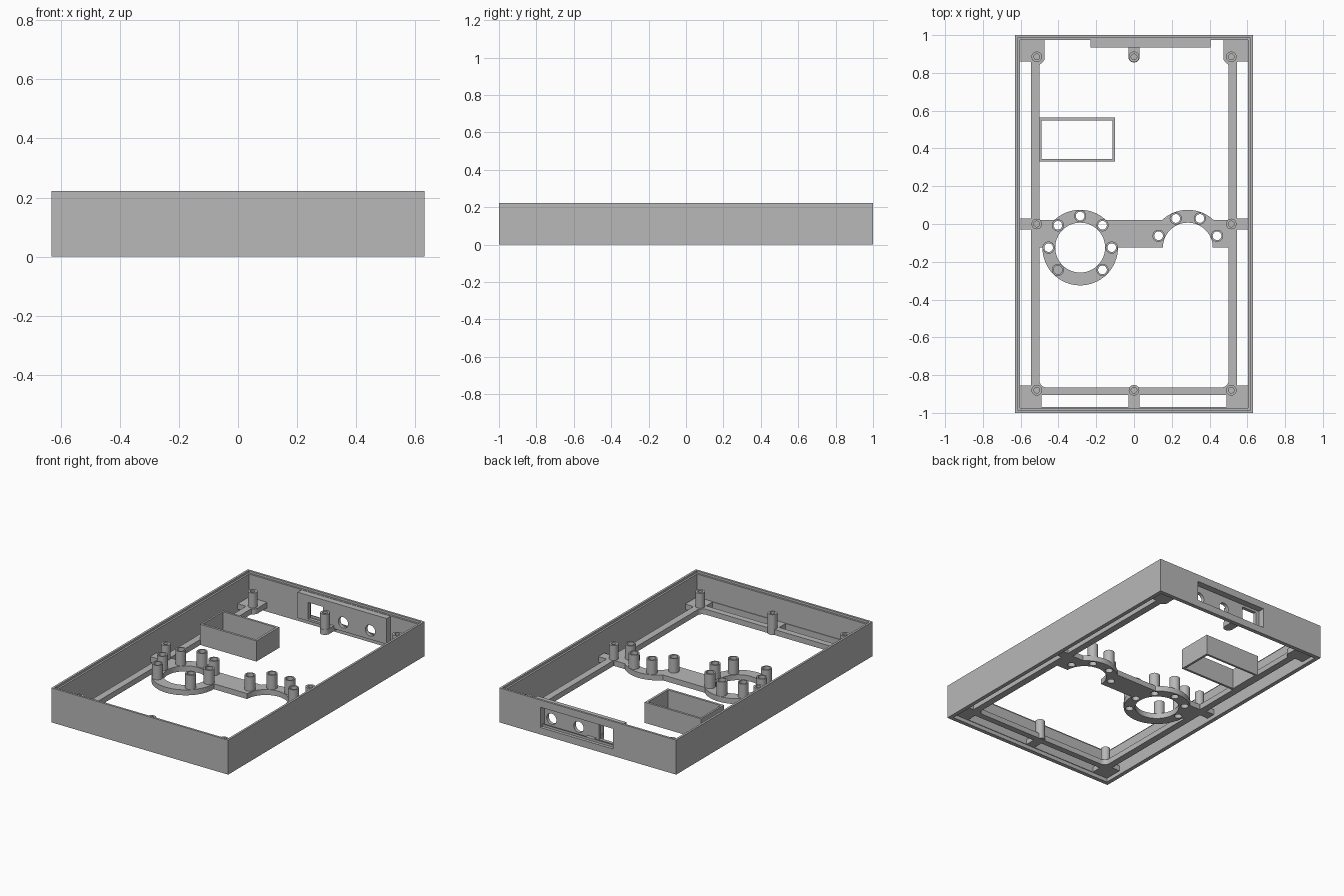
import bpy, bmesh, math
from mathutils import Matrix, Vector

if "Cube" in bpy.data.objects:
    bpy.data.objects.remove(bpy.data.objects["Cube"])

grey = bpy.data.materials.new("mid grey")
grey.diffuse_color = (0.48, 0.48, 0.48, 1)
grey.use_nodes = True
grey.node_tree.nodes["Principled BSDF"].inputs["Base Color"].default_value = grey.diffuse_color

Z0, Z1, POST = 0.025, 0.06, 0.152   # plate bottom, plate top, post top


def make(name, bm):
    bmesh.ops.recalc_face_normals(bm, faces=bm.faces)
    me = bpy.data.meshes.new(name)
    bm.to_mesh(me)
    bm.free()
    me.materials.append(grey)
    ob = bpy.data.objects.new(name, me)
    bpy.context.collection.objects.link(ob)
    return ob


def box(name, x0, x1, y0, y1, z0, z1):
    bm = bmesh.new()
    m = Matrix.Translation(((x0 + x1) / 2, (y0 + y1) / 2, (z0 + z1) / 2)) @ \
        Matrix.Diagonal((x1 - x0, y1 - y0, z1 - z0, 1))
    bmesh.ops.create_cube(bm, size=1, matrix=m)
    return make(name, bm)


def disc(name, x, y, r, z0, z1, n=48, along_y=False):
    bm = bmesh.new()
    if along_y:   # here y is the middle and z0 the height, z1 the length
        m = Matrix.Translation((x, y, z0)) @ Matrix.Rotation(math.pi / 2, 4, 'X')
        depth = z1
    else:
        m = Matrix.Translation((x, y, (z0 + z1) / 2))
        depth = z1 - z0
    bmesh.ops.create_cone(bm, cap_ends=True, segments=n, radius1=r, radius2=r,
                          depth=depth, matrix=m)
    return make(name, bm)


def rounded(name, x0, x1, y0, y1, r, z0, z1):
    bm = bmesh.new()
    vs = []
    for i, (cx, cy) in enumerate([(x1 - r, y1 - r), (x0 + r, y1 - r),
                                  (x0 + r, y0 + r), (x1 - r, y0 + r)]):
        for k in range(7):
            a = math.pi / 2 * (i + k / 6)
            vs.append(bm.verts.new((cx + r * math.cos(a), cy + r * math.sin(a), z0)))
    f = bm.faces.new(vs)
    ext = bmesh.ops.extrude_face_region(bm, geom=[f])
    bmesh.ops.translate(bm, vec=Vector((0, 0, z1 - z0)),
                        verts=[v for v in ext["geom"] if isinstance(v, bmesh.types.BMVert)])
    return make(name, bm)


def boolean(ob, tool, op):
    mod = ob.modifiers.new("bool", 'BOOLEAN')
    mod.operation, mod.solver, mod.object = op, 'EXACT', tool
    bpy.context.view_layer.objects.active = ob
    bpy.ops.object.modifier_apply(modifier=mod.name)
    bpy.data.objects.remove(tool)


def cut(ob, tool):
    boolean(ob, tool, 'DIFFERENCE')


def join(ob, tool):
    boolean(ob, tool, 'UNION')


def smooth(ob):
    bpy.ops.object.select_all(action='DESELECT')
    ob.select_set(True)
    bpy.context.view_layer.objects.active = ob
    bpy.ops.object.shade_smooth_by_angle(angle=math.radians(30))


def tube(name, x, y, ro, ri, z0, z1, floor=None, n=32):
    """Hollow post; floor gives a blind hole, otherwise it is open through."""
    prof = [(ro, z0), (ro, z1), (ri, z1), (ri, z0 if floor is None else floor)]
    bm = bmesh.new()
    rings = [[bm.verts.new((x + r * math.cos(2 * math.pi * k / n),
                            y + r * math.sin(2 * math.pi * k / n), z)) for k in range(n)]
             for r, z in prof]
    pairs = [(0, 1), (1, 2), (2, 3)] + ([(3, 0)] if floor is None else [])
    for a, b in pairs:
        for k in range(n):
            j = (k + 1) % n
            bm.faces.new((rings[a][k], rings[a][j], rings[b][j], rings[b][k]))
    if floor is not None:
        bm.faces.new(rings[0])
        bm.faces.new(rings[3])
    smooth(make(name, bm))


# outer wall with a stepped top rim
wall = box("outer_wall", -0.63, 0.63, -1, 1, 0, 0.222)
cut(wall, box("c", -0.604, 0.604, -0.974, 0.974, -0.1, 0.4))
cut(wall, box("c", -0.616, 0.616, -0.986, 0.986, 0.208, 0.4))

# connector panel in the back wall: thick inside, recessed outside
join(wall, box("c", -0.23, 0.405, 0.935, 0.98, 0.04, 0.206))
cut(wall, box("c", -0.18, 0.337, 0.957, 1.1, 0.045, 0.175))
cut(wall, box("c", -0.155, -0.05, 0.85, 1.1, 0.053, 0.16))
for x in (0.095, 0.288):
    cut(wall, disc("c", x, 0.95, 0.035, 0.097, 0.3, 32, True))
smooth(wall)

# bottom frame with its large opening and edge slots
frame = box("bottom_frame", -0.61, 0.61, -0.98, 0.98, Z0, Z1)
cut(frame, rounded("c", -0.5, 0.5, -0.865, 0.87, 0.035, -0.1, 0.2))
cut(frame, box("c", -0.475, 0.475, 0.8, 0.974, -0.1, 0.2))
for s in (-1, 1):
    xs = sorted((s * 0.545, s * 0.604))
    cut(frame, box("c", *xs, 0.03, 0.86, -0.1, 0.2))
    cut(frame, box("c", *xs, -0.855, -0.03, -0.1, 0.2))
    xs = sorted((s * 0.03, s * 0.49))
    cut(frame, box("c", *xs, -0.97, -0.905, -0.1, 0.2))
    join(frame, disc("c", s * 0.515, 0.885, 0.042, Z0, Z1))
# back middle tab
join(frame, box("c", -0.03, 0.03, 0.885, 0.98, Z0, Z1))
join(frame, disc("c", 0, 0.885, 0.03, Z0, Z1))
smooth(frame)

# cross bridge with a full ring on the left and a half ring on the right
CX, CY, R, RI, RP = 0.285, -0.125, 0.2, 0.132, 0.167
bridge = box("cross_bridge", -0.52, 0.52, CY, 0.022, Z0, Z1)
join(bridge, disc("c", -CX, CY, R, Z0, Z1, 64))
half = disc("c", CX, CY, R, Z0, Z1, 64)
cut(half, box("c", 0, 0.6, -0.5, CY, -0.1, 0.2))
join(bridge, half)
for s in (-1, 1):
    cut(bridge, disc("c", s * CX, CY, RI, -0.1, 0.2, 64))

# hollow posts around both rings
left = [(-CX, a) for a in (-45, 0, 45, 90, 135, 180, 225)]
right = [(CX, a) for a in (22, 67.5, 112.5, 158)]
for cx, a in left + right:
    x = cx + RP * math.cos(math.radians(a))
    y = CY + RP * math.sin(math.radians(a))
    cut(bridge, disc("c", x, y, 0.026, -0.1, 0.2, 32))
    tube("ring_post", x, y, 0.032, 0.023, Z0, POST)
smooth(bridge)

# screw bosses with blind holes
for x, y in [(s * 0.515, y) for s in (-1, 1) for y in (-0.88, 0, 0.885)] + [(0, -0.88), (0, 0.885)]:
    tube("screw_boss", x, y, 0.028, 0.015, Z0 + 0.001, POST + 0.004, 0.07)

# open rectangular holder beside the left strip
holder = box("open_holder", -0.502, -0.1, 0.33, 0.563, Z0, 0.158)
cut(holder, box("c", -0.49, -0.115, 0.345, 0.549, -0.1, 0.4))
